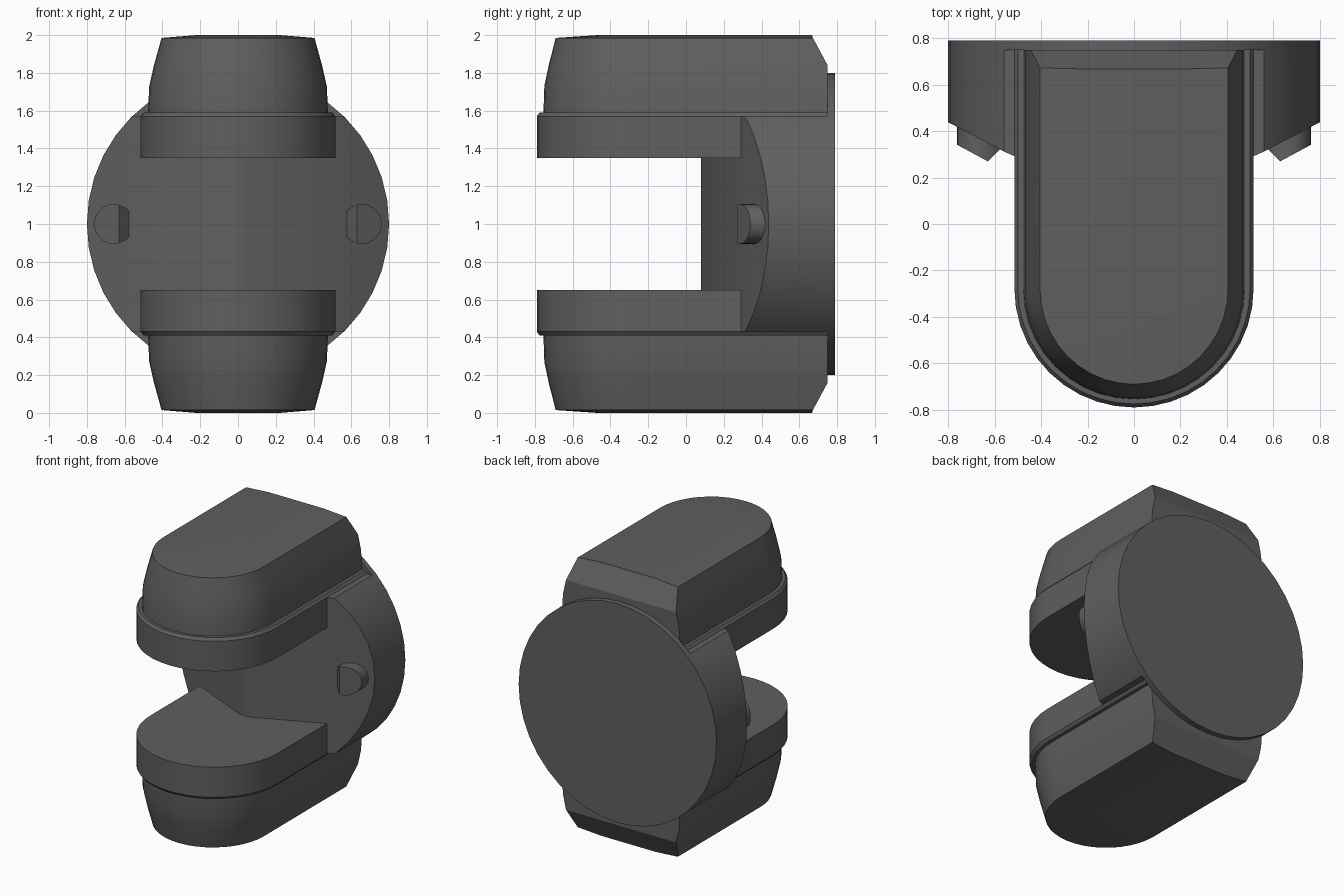
import bpy, bmesh, math
from mathutils import Vector

old = bpy.data.objects.get("Cube")
if old:
    bpy.data.objects.remove(old, do_unlink=True)

grey = bpy.data.materials.new("dark grey")
grey.use_nodes = True
colour = (0.115, 0.115, 0.115, 1)
grey.diffuse_color = colour
grey.node_tree.nodes["Principled BSDF"].inputs["Base Color"].default_value = colour


def finish(bm, name):
    bmesh.ops.recalc_face_normals(bm, faces=bm.faces[:])
    mesh = bpy.data.meshes.new(name)
    bm.to_mesh(mesh)
    bm.free()
    mesh.materials.append(grey)
    ob = bpy.data.objects.new(name, mesh)
    bpy.context.collection.objects.link(ob)
    bpy.ops.object.select_all(action="DESELECT")
    ob.select_set(True)
    bpy.context.view_layer.objects.active = ob
    bpy.ops.object.shade_smooth_by_angle(angle=math.radians(25))
    return ob


def outline(half_width, front, back, steps=20):
    """U shape: straight sides, rounded front, flat back."""
    cy = -0.28
    pts = [(half_width, back)]
    for i in range(steps + 1):
        a = math.pi * i / steps
        pts.append((half_width * math.cos(a), cy + (front - cy) * math.sin(a)))
    return pts + [(-half_width, back)]


def loft(name, rings, flip):
    bm = bmesh.new()
    loops = []
    for z, w, front, back in rings:
        z = 2 - z if flip else z
        loops.append([bm.verts.new((x, y, z)) for x, y in outline(w, front, back)])
    for a, b in zip(loops, loops[1:]):
        for i in range(len(a)):
            j = (i + 1) % len(a)
            bm.faces.new((a[i], a[j], b[j], b[i]))
    bm.faces.new(loops[0])
    bm.faces.new(loops[-1])
    return finish(bm, name)


def y_cylinder(cx, radius, y0, y1, segments):
    bm = bmesh.new()
    loops = []
    for y in (y0, y1):
        loops.append([bm.verts.new((cx + radius * math.cos(math.tau * i / segments), y,
                                    1 + radius * math.sin(math.tau * i / segments)))
                      for i in range(segments)])
    for i in range(segments):
        j = (i + 1) % segments
        bm.faces.new((loops[0][i], loops[0][j], loops[1][j], loops[1][i]))
    for loop in loops:
        bm.faces.new(loop)
    bmesh.ops.recalc_face_normals(bm, faces=bm.faces[:])
    return bm


def slice_off(bm, point, normal):
    """Remove everything on the normal's side and cap the cut."""
    geom = bm.verts[:] + bm.edges[:] + bm.faces[:]
    cut = bmesh.ops.bisect_plane(bm, geom=geom, plane_co=point, plane_no=normal,
                                 clear_outer=True)["geom_cut"]
    edges = [e for e in cut if isinstance(e, bmesh.types.BMEdge)]
    if edges:
        bmesh.ops.holes_fill(bm, edges=edges, sides=0)


def slice_front(bm, p, q, side):
    """Cut away the front along the line p to q seen from above."""
    dx, dy = q[0] - p[0], q[1] - p[1]
    slice_off(bm, Vector((side * p[0], p[1], 1)), Vector((side * dy, -dx, 0)))


# Upper and lower jaws: a wide rim and a tapered shell
rim = [(1.35, 0.515, -0.79, 0.75), (1.57, 0.515, -0.79, 0.75), (1.59, 0.5, -0.775, 0.75)]
shell = [(1.58, 0.477, -0.755, 0.75), (1.73, 0.47, -0.75, 0.75), (1.84, 0.445, -0.727, 0.75),
         (1.985, 0.405, -0.69, 0.672), (2.0, 0.22, -0.47, 0.668)]
for prefix, flip in (("upper", False), ("lower", True)):
    loft(prefix + "_jaw_rim", rim, flip)
    loft(prefix + "_jaw_shell", shell, flip)

# Round hub with a wedge-shaped front, trimmed flat above and below
hub = y_cylinder(0, 0.8, 0.08, 0.755, 40)
for side in (1, -1):
    slice_front(hub, (0.04, 0.08), (0.56, 0.312), side)
    slice_front(hub, (0.56, 0.312), (0.8, 0.438), side)
    slice_off(hub, Vector((0, 0, 1 + side * 0.57)), Vector((0, 0, side)))
finish(hub, "hub")

# Full round plate at the back
finish(y_cylinder(0, 0.8, 0.75, 0.79, 40), "back_plate")

# Slanted studs on the hub front
for name, side in (("left_stud", 1), ("right_stud", -1)):
    stud = y_cylinder(side * 0.657, 0.105, 0.2, 0.5, 28)
    slice_front(stud, (0.63, 0.27), (0.76, 0.34), side)
    slice_front(stud, (0.575, 0.325), (0.63, 0.27), side)
    finish(stud, name)
